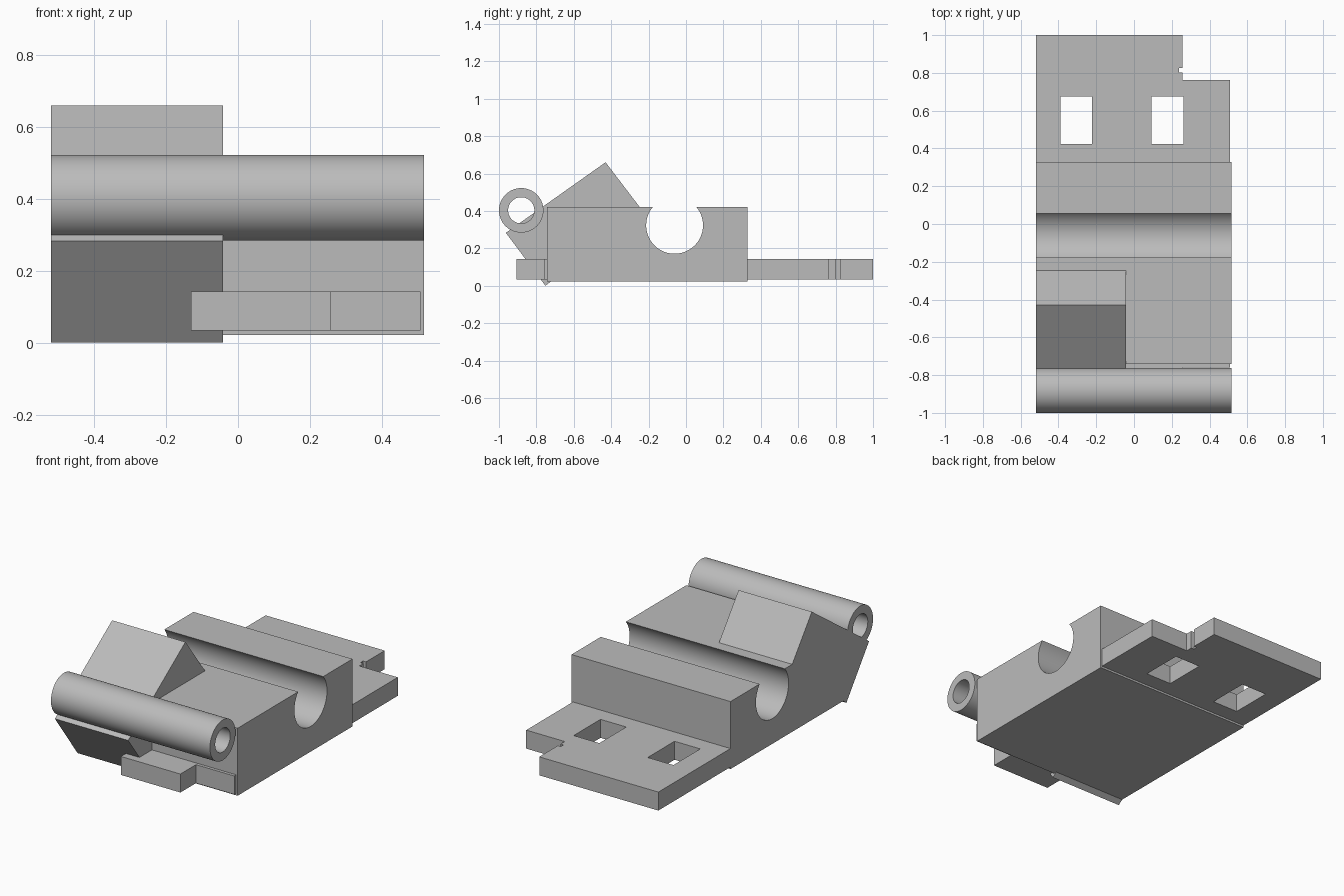
import bpy
import bmesh
import math
from mathutils import Vector

cube = bpy.data.objects.get("Cube")
if cube:
    bpy.data.objects.remove(cube, do_unlink=True)

grey = bpy.data.materials.new("light grey")
grey.use_nodes = True
colour = (0.5, 0.5, 0.5, 1)
grey.diffuse_color = colour
grey.node_tree.nodes["Principled BSDF"].inputs["Base Color"].default_value = colour


def prism(name, loops, axis, low, high):
    """Extrude an outline, with optional hole loops, along x or z."""
    bm = bmesh.new()
    rims = {low: [], high: []}
    for loop in loops:
        rings = []
        for level in (low, high):
            ring = [bm.verts.new((level, a, b) if axis == "x" else (a, b, level))
                    for a, b in loop]
            rings.append(ring)
            rims[level] += [bm.edges.new((ring[i - 1], ring[i]))
                            for i in range(len(ring))]
        bottom, top = rings
        for i in range(len(loop)):
            bm.faces.new((bottom[i - 1], bottom[i], top[i], top[i - 1]))
    normal = Vector((1, 0, 0)) if axis == "x" else Vector((0, 0, 1))
    for edges in rims.values():
        bmesh.ops.triangle_fill(bm, edges=edges, use_beauty=True, normal=normal)
    bmesh.ops.recalc_face_normals(bm, faces=bm.faces)
    mesh = bpy.data.meshes.new(name)
    bm.to_mesh(mesh)
    bm.free()
    mesh.materials.append(grey)
    obj = bpy.data.objects.new(name, mesh)
    bpy.context.collection.objects.link(obj)
    bpy.ops.object.select_all(action="DESELECT")
    obj.select_set(True)
    bpy.context.view_layer.objects.active = obj
    bpy.ops.object.shade_smooth_by_angle(angle=math.radians(30))
    return obj


def arc(cy, cz, radius, start, end, count):
    return [(cy + radius * math.cos(start + (end - start) * i / count),
             cz + radius * math.sin(start + (end - start) * i / count))
            for i in range(count + 1)]


def rectangle(x0, x1, y0, y1):
    return [(x0, y0), (x1, y0), (x1, y1), (x0, y1)]


LEFT, RIGHT = 0.517, -0.52
TOP = 0.42

# Main block with a round channel open at the top
groove_y, groove_z, groove_r = -0.061, 0.323, 0.152
lip = math.asin((TOP - groove_z) / groove_r)
channel = arc(groove_y, groove_z, groove_r, lip, -math.pi - lip, 56)
prism("main_block", [[(-0.742, 0.022), (0.328, 0.022), (0.328, TOP)] + channel
                     + [(-0.742, TOP)]], "x", RIGHT, LEFT)

# Hollow hinge tube across the front
tube = [arc(-0.881, 0.403, r, 0, math.tau, 64)[:-1] for r in (0.119, 0.07)]
prism("hinge_tube", tube, "x", RIGHT, LEFT)

# Tilted block carrying the tube on one side
prism("tilted_block", [[(-0.43, 0.66), (-0.963, 0.283), (-0.752, 0), (-0.225, 0.391)]],
      "x", RIGHT, -0.042)

# Rear plate with stepped corner, small notch and two rectangular holes
rear = [(RIGHT, 0.3), (0.508, 0.3), (0.508, 0.763), (0.257, 0.763), (0.257, 0.802),
        (0.238, 0.802), (0.238, 0.826), (0.257, 0.826), (0.257, 1), (RIGHT, 1)]
holes = [rectangle(x, x + 0.168, 0.424, 0.674) for x in (-0.39, 0.093)]
prism("rear_plate", [rear] + holes, "z", 0.034, 0.143)

# Stepped front tab
front = [(-0.13, -0.905), (0.258, -0.905), (0.258, -0.76), (0.508, -0.76),
         (0.508, -0.7), (-0.13, -0.7)]
prism("front_tab", [front], "z", 0.034, 0.143)
